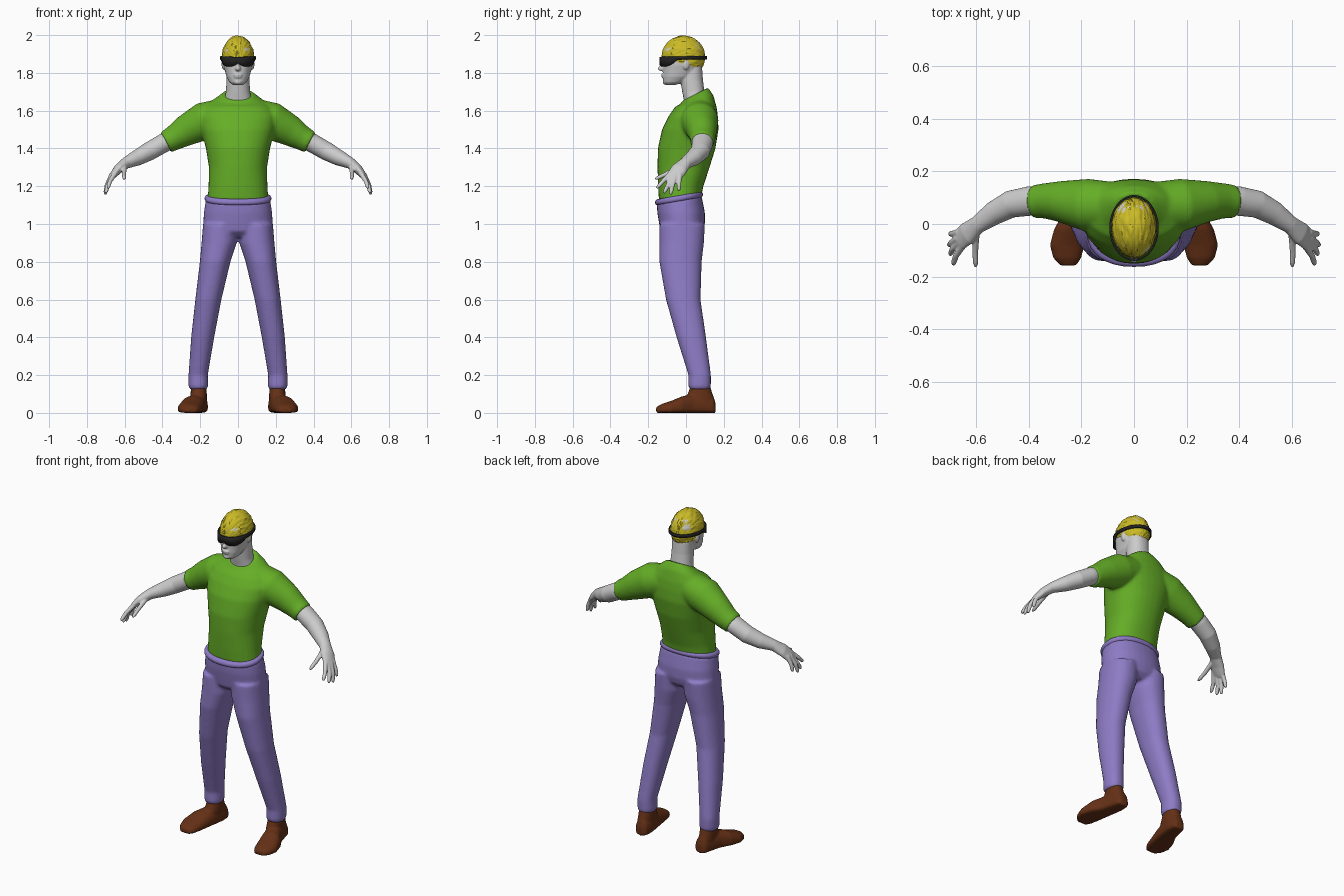
import bpy, bmesh, math
from mathutils import Vector, Matrix, noise

if "Cube" in bpy.data.objects:
    bpy.data.objects.remove(bpy.data.objects["Cube"])

SKIN = None
GREEN, PURPLE = (0.13, 0.42, 0.02, 1), (0.27, 0.20, 0.56, 1)
BROWN, YELLOW, BLACK = (0.13, 0.03, 0.008, 1), (0.6, 0.5, 0.02, 1), (0.015, 0.015, 0.015, 1)
N = 32


def spow(v, p):
    return math.copysign(abs(v) ** p, v)


def hring(z, y0, y1, rx, cx=0, tilt=0, p=0.9):
    """Horizontal rounded ring spanning y0..y1, optionally rising towards the back."""
    cy, ry, out = (y0 + y1) / 2, (y1 - y0) / 2, []
    for i in range(N):
        a = math.tau * i / N
        y = ry * spow(math.sin(a), p)
        out.append(Vector((cx + rx * spow(math.cos(a), p), cy + y, z + tilt * y)))
    return out


def vring(y, cx, hw, h):
    """Upright ring with a flat foot at z = 0."""
    out = []
    for i in range(N):
        a = math.tau * i / N
        s = math.sin(a)
        z = h * 0.35 + (h * 0.65 * s if s > 0 else h * 0.35 * spow(s, 0.4))
        out.append(Vector((cx + hw * spow(math.cos(a), 0.8), y, z)))
    return out


def tube(path):
    """Rings along points (x, y, z, half width, half thickness)."""
    pts, rings = [Vector(q[:3]) for q in path], []
    for i, q in enumerate(path):
        t = (pts[min(i + 1, len(pts) - 1)] - pts[max(i - 1, 0)]).normalized()
        s = Vector((0, 1, 0))
        s = (s - t * s.dot(t)).normalized()
        n = t.cross(s)
        rings.append([pts[i] + s * q[3] * math.cos(math.tau * k / N) + n * q[4] * math.sin(math.tau * k / N)
                      for k in range(N)])
    return rings


def loft(bm, rings):
    vs = [[bm.verts.new(c) for c in r] for r in rings]
    for a, b in zip(vs, vs[1:]):
        for i in range(N):
            j = (i + 1) % N
            bm.faces.new((a[i], a[j], b[j], b[i]))
    bm.faces.new(vs[0][::-1])
    bm.faces.new(vs[-1])


def ball(bm, c, r, seg=24):
    m = Matrix.Translation(c) @ Matrix.Diagonal((*r, 1))
    bmesh.ops.create_uvsphere(bm, u_segments=seg, v_segments=seg // 2, radius=1, matrix=m)


def finish(name, bm, color, voxel=0, smooth=0, mirror=False):
    bmesh.ops.recalc_face_normals(bm, faces=bm.faces)
    for f in bm.faces:
        f.smooth = True
    me = bpy.data.meshes.new(name)
    bm.to_mesh(me)
    bm.free()
    ob = bpy.data.objects.new(name, me)
    bpy.context.collection.objects.link(ob)
    if color:
        mat = bpy.data.materials.new(name + "_colour")
        mat.diffuse_color = color
        mat.use_nodes = True
        mat.node_tree.nodes["Principled BSDF"].inputs["Base Color"].default_value = mat.diffuse_color
        me.materials.append(mat)
    if mirror:
        ob.modifiers.new("Mirror", 'MIRROR').use_mirror_merge = False
    if voxel:
        m = ob.modifiers.new("Remesh", 'REMESH')
        m.mode, m.voxel_size, m.use_smooth_shade = 'VOXEL', voxel, True
    if smooth:
        m = ob.modifiers.new("Smooth", 'SMOOTH')
        m.factor, m.iterations = 0.5, smooth
    return ob


# Shirt: torso with both sleeves fused in
bm = bmesh.new()
loft(bm, [hring(*r) for r in [
    (1.12, -.143, .076, .162), (1.2, -.148, .092, .156), (1.3, -.151, .125, .154),
    (1.4, -.149, .156, .17), (1.5, -.127, .172, .195), (1.57, -.093, .169, .205),
    (1.62, -.058, .162, .18), (1.66, -.025, .145, .125, 0, .25), (1.688, -.017, .118, .078, 0, .5)]])
for s in (1, -1):
    loft(bm, tube([(s * x, y, z, a, b) for x, y, z, a, b in [
        (.08, .07, 1.575, .09, .09), (.18, .072, 1.545, .1, .1), (.28, .086, 1.492, .078, .082),
        (.34, .088, 1.455, .067, .066), (.383, .085, 1.432, .063, .06)]]))
finish("shirt", bm, GREEN, .009, 6)

# Trousers: hips and two legs fused
bm = bmesh.new()
loft(bm, [hring(*r) for r in [
    (.93, -.10, .06, .10), (.96, -.135, .09, .165), (1.0, -.142, .1, .184),
    (1.06, -.152, .1, .181), (1.13, -.155, .083, .17, 0, .15)]])
for s in (1, -1):
    loft(bm, [hring(z, y0, y1, rx, s * cx) for z, y0, y1, rx, cx in [
        (.125, .02, .126, .045, .21), (.14, .012, .132, .052, .21), (.2, .013, .132, .051, .211),
        (.4, -.05, .106, .061, .187), (.6, -.106, .077, .069, .157), (.8, -.141, .083, .081, .121),
        (.9, -.141, .095, .093, .1), (1.0, -.141, .1, .09, .095)]])
finish("trousers", bm, PURPLE, .009, 5)

# Rolled waistband, higher at the back
bm = bmesh.new()
loft(bm, [hring(1.135 + dz, -.15 - g, .076 + g, .164 + g, 0, .17) for dz, g in [
    (-.016, 0), (-.013, .008), (-.005, .013), (.005, .013), (.013, .008), (.016, 0)]])
finish("waistband", bm, PURPLE)

# Shoes: foot plus ankle
bm = bmesh.new()
loft(bm, [vring(*r) for r in [
    (.157, .203, .022, .05), (.145, .203, .038, .09), (.1, .206, .047, .1), (.04, .218, .052, .1),
    (-.02, .24, .064, .088), (-.08, .254, .066, .063), (-.13, .254, .053, .047), (-.158, .25, .03, .03)]])
loft(bm, [hring(z, y0, y1, rx, .208) for z, y0, y1, rx in [
    (.02, .03, .145, .04), (.08, .0, .147, .044), (.14, .025, .128, .041)]])
finish("shoes", bm, BROWN, .007, 3, True)

# Arms with hands and fingers
bm = bmesh.new()
loft(bm, tube([
    (.33, .088, 1.465, .055, .052), (.40, .087, 1.425, .056, .05), (.47, .075, 1.385, .052, .049),
    (.535, .04, 1.35, .045, .042), (.595, -.003, 1.322, .034, .03), (.635, -.036, 1.29, .044, .025),
    (.66, -.057, 1.26, .043, .018), (.67, -.066, 1.247, .036, .013)]))
for base, mid, tip in [
        ((.65, -.08, 1.27), (.678, -.122, 1.225), (.688, -.155, 1.19)),
        ((.662, -.07, 1.26), (.69, -.096, 1.205), (.70, -.117, 1.163)),
        ((.668, -.055, 1.26), (.695, -.071, 1.205), (.704, -.082, 1.155)),
        ((.665, -.032, 1.265), (.69, -.037, 1.215), (.70, -.038, 1.175)),
        ((.60, -.03, 1.305), (.604, -.105, 1.265), (.602, -.163, 1.238))]:
    b, m, t = Vector(base), Vector(mid), Vector(tip)
    loft(bm, tube([(*b, .014, .014), (*b.lerp(m, .5), .0125, .0125), (*m, .0115, .0115),
                   (*m.lerp(t, .7), .0105, .0105), (*t, .006, .006)]))
finish("arms", bm, SKIN, .0045, 3, True)

# Head, neck and facial features
bm = bmesh.new()
loft(bm, [hring(*r) for r in [
    (1.735, -.104, -.06, .025), (1.75, -.119, -.01, .045), (1.78, -.122, .04, .061),
    (1.81, -.122, .07, .069), (1.84, -.122, .085, .077), (1.875, -.123, .095, .08),
    (1.92, -.12, .092, .078), (1.96, -.095, .07, .06), (1.98, -.06, .04, .035)]])
loft(bm, [hring(*r) for r in [
    (1.61, -.01, .105, .074), (1.66, -.012, .105, .072), (1.70, -.02, .098, .064),
    (1.76, -.03, .09, .061), (1.83, -.02, .085, .06)]])
ball(bm, (0, -.126, 1.823), (.015, .024, .014))      # nose tip
ball(bm, (0, -.12, 1.845), (.011, .02, .03))         # nose bridge
ball(bm, (0, -.118, 1.79), (.026, .014, .006))       # upper lip
ball(bm, (0, -.117, 1.778), (.022, .014, .006))      # lower lip
ball(bm, (0, -.106, 1.752), (.022, .018, .015))      # chin
for s in (1, -1):
    ball(bm, (s * .077, .0, 1.845), (.01, .018, .028))  # ears
finish("head", bm, SKIN, .005, 3)

# Hair: cap cut along a sloping hairline, combed into streaks
bm = bmesh.new()
C = Vector((0, -.014, 1.884))
ball(bm, C, (.085, .114, .113), 96)
for v in bm.verts:
    d = v.co - C
    lock = noise.noise(Vector((math.atan2(d.x, d.z + .03) * 11, d.y * 26, d.z * 9)))
    v.co = C + d * (1 + .045 * max(-.6, min(lock, .5)))
bmesh.ops.bisect_plane(bm, geom=bm.verts[:] + bm.edges[:] + bm.faces[:], plane_co=(0, -.12, 1.882),
                       plane_no=(0, .32, 1), clear_inner=True)
bmesh.ops.holes_fill(bm, edges=[e for e in bm.edges if e.is_boundary])
hair = finish("hair", bm, YELLOW)
for p in hair.data.polygons:
    p.use_smooth = False

# Wraparound glasses: two lenses in front tapering into a strap
bm = bmesh.new()
cols, M = [], 96
for i in range(M):
    a = math.tau * i / M - math.pi
    x, y = .09 * math.sin(a), -.015 - .121 * math.cos(a)
    u = abs(a) / math.radians(72)
    lens = .034 * max(0, 1 - abs(u - .45) ** 2.5 / .26) if u < 1.1 else 0
    top = 1.886 + .02 * (y + .1)
    cols.append([bm.verts.new((x, y, z)) for z in (top, top - .018 - lens)])
for a, b in zip(cols, cols[1:] + cols[:1]):
    bm.faces.new((a[0], b[0], b[1], a[1]))
g = finish("glasses", bm, BLACK)
m = g.modifiers.new("Solidify", 'SOLIDIFY')
m.thickness, m.offset = .008, 0
